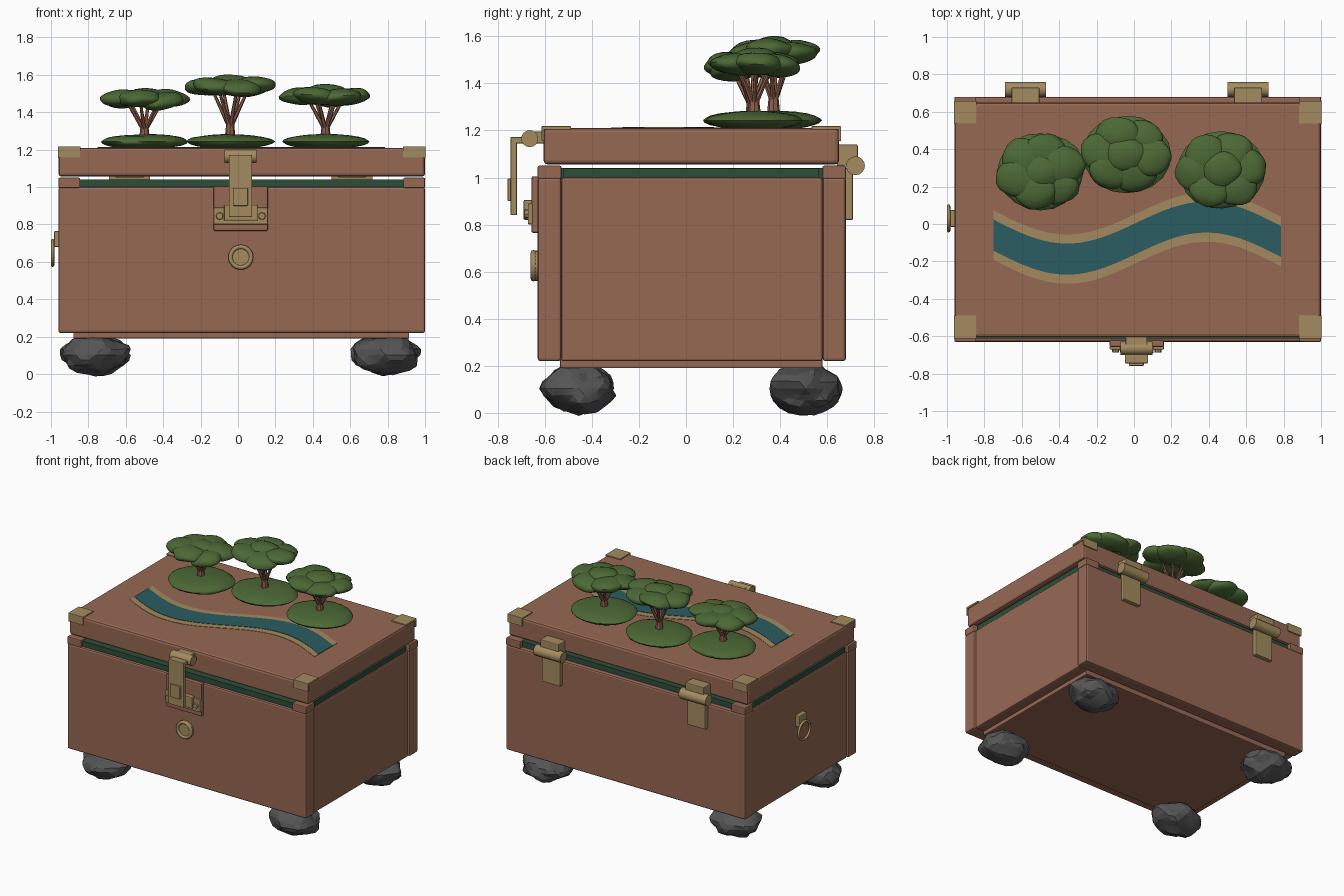
import bpy, bmesh, math, random
from mathutils import Vector, Matrix, noise

if "Cube" in bpy.data.objects:
    bpy.data.objects.remove(bpy.data.objects["Cube"])

random.seed(4)
CX, CY = 0.02, 0.025          # centre of the chest


def mat(name, r, g, b):
    m = bpy.data.materials.new(name)
    m.diffuse_color = (r, g, b, 1)
    m.use_nodes = True
    m.node_tree.nodes["Principled BSDF"].inputs["Base Color"].default_value = m.diffuse_color
    return m


WOOD = mat("red brown wood", 0.31, 0.14, 0.088)
BRASS = mat("aged brass", 0.37, 0.26, 0.115)
SAND = mat("sand", 0.37, 0.25, 0.11)
WATER = mat("teal water", 0.023, 0.11, 0.12)
LEAF = mat("leaf green", 0.072, 0.14, 0.036)
FELT = mat("dark green felt", 0.026, 0.075, 0.042)
STONE = mat("grey stone", 0.09, 0.09, 0.093)
BARK = mat("bark", 0.27, 0.11, 0.07)


def finish(name, bm, material, smooth=None):
    me = bpy.data.meshes.new(name)
    bmesh.ops.recalc_face_normals(bm, faces=bm.faces)
    bm.to_mesh(me)
    bm.free()
    me.materials.append(material)
    ob = bpy.data.objects.new(name, me)
    bpy.context.collection.objects.link(ob)
    if smooth:
        bpy.ops.object.select_all(action='DESELECT')
        ob.select_set(True)
        bpy.context.view_layer.objects.active = ob
        bpy.ops.object.shade_smooth_by_angle(angle=math.radians(smooth))
    return ob


def box(name, x, y, z, material, bevel=0.006):
    """Bevelled block given as (min, max) ranges."""
    bm = bmesh.new()
    bmesh.ops.create_cube(bm, size=1)
    for v in bm.verts:
        v.co = Vector([(r[0] + r[1]) / 2 + c * (r[1] - r[0]) for r, c in zip((x, y, z), v.co)])
    if bevel:
        bmesh.ops.bevel(bm, geom=bm.edges[:], offset=bevel, segments=2, profile=0.5, affect='EDGES')
    return finish(name, bm, material)


def rod(name, a, b, r1, r2, material, sides=16):
    """Tapered cylinder between two points."""
    a, b = Vector(a), Vector(b)
    d = b - a
    bm = bmesh.new()
    m = Matrix.Translation((a + b) / 2) @ d.to_track_quat('Z', 'Y').to_matrix().to_4x4()
    bmesh.ops.create_cone(bm, cap_ends=True, segments=sides, radius1=r1, radius2=r2, depth=d.length, matrix=m)
    return finish(name, bm, material, 40)


def ring(name, centre, axis, R, r, material):
    """Torus around an axis."""
    bpy.ops.mesh.primitive_torus_add(location=centre, major_radius=R, minor_radius=r,
                                     major_segments=28, minor_segments=8,
                                     rotation=Vector(axis).to_track_quat('Z', 'Y').to_euler())
    ob = bpy.context.object
    ob.name = name
    ob.data.materials.append(material)
    bpy.ops.object.shade_smooth()


def blob(name, centre, size, material, rough=0.1, subdiv=3, freq=1.5, tilt=(0, 0), smooth=35):
    """Lumpy ellipsoid."""
    bm = bmesh.new()
    bmesh.ops.create_icosphere(bm, subdivisions=subdiv, radius=1)
    off = Vector([random.uniform(-20, 20) for _ in range(3)])
    rot = Matrix.Rotation(tilt[0], 3, 'X') @ Matrix.Rotation(tilt[1], 3, 'Y')
    for v in bm.verts:
        p = v.co * (1 + rough * noise.noise(v.co * freq + off))
        v.co = rot @ Vector([p[i] * size[i] for i in range(3)]) + Vector(centre)
    return finish(name, bm, material, smooth)


# chest body
box("front_panel", (-0.96, 1.0), (-0.63, -0.53), (0.22, 1.0), WOOD, 0.012)
box("back_panel", (-0.96, 1.0), (0.58, 0.68), (0.22, 1.0), WOOD, 0.012)
for side in (-1, 1):
    x = CX + side * 0.92
    box("side_panel", (x - 0.05, x + 0.05), (-0.53, 0.58), (0.22, 1.0), WOOD, 0.01)
box("base_board", (-0.88, 0.915), (-0.535, 0.58), (0.19, 0.23), WOOD)

# felt seal and corner blocks between body and lid
box("felt_long", (-0.86, 0.9), (-0.612, 0.65), (0.99, 1.04), FELT, 0)
box("felt_wide", (-0.94, 0.98), (-0.52, 0.565), (0.99, 1.039), FELT, 0)
for sx in (-1, 1):
    for sy in (-1, 1):
        x, y = CX + sx * 0.922, CY + sy * 0.605
        box("corner_block", (x - 0.058, x + 0.058), (y - 0.05, y + 0.05), (0.995, 1.05), WOOD)

# lid with brass corner caps
box("lid", (-0.96, 1.0), (-0.605, 0.65), (1.056, 1.21), WOOD, 0.016)
for sx in (-1, 1):
    for sy in (-1, 1):
        x, edge = CX + sx * 0.922, 0.0225 + sy * 0.636
        box("corner_cap_top", (x - 0.061, x + 0.061), sorted((edge, edge - sy * 0.125)), (1.203, 1.218), BRASS, 0.003)
        box("corner_cap_lip", (x - 0.061, x + 0.061), sorted((edge, edge - sy * 0.012)), (1.155, 1.218), BRASS, 0.003)

# stone feet
for x in (-0.76, 0.787):
    for y in (-0.455, 0.507):
        blob("stone_foot", (x, y, 0.103), (0.178, 0.15, 0.105), STONE, 0.22, 3, 1.7, smooth=14)

# back hinges
for x in (-0.58, 0.61):
    box("hinge_lid_leaf", (x - 0.075, x + 0.075), (0.64, 0.73), (1.05, 1.14), BRASS)
    box("hinge_body_leaf", (x - 0.075, x + 0.075), (0.675, 0.71), (0.82, 1.04), BRASS)
    rod("hinge_barrel", (x - 0.11, 0.72, 1.05), (x + 0.11, 0.72, 1.05), 0.04, 0.04, BRASS)

# front latch
box("latch_backing", (-0.13, 0.16), (-0.657, -0.62), (0.765, 1.005), WOOD, 0.008)
box("latch_staple", (-0.13, 0.16), (-0.672, -0.65), (0.80, 0.89), BRASS)
box("latch_keeper", (-0.075, 0.105), (-0.69, -0.65), (0.82, 0.905), BRASS)
for x in (-0.098, 0.128):
    rod("latch_bolt", (x, -0.66, 0.845), (x, -0.686, 0.845), 0.022, 0.018, BRASS, 8)
rod("latch_barrel", (-0.072, -0.664, 1.165), (0.1, -0.664, 1.165), 0.036, 0.036, BRASS)
box("latch_mount", (-0.045, 0.07), (-0.66, -0.6), (1.145, 1.195), BRASS, 0.004)
box("latch_top_arm", (-0.048, 0.075), (-0.745, -0.66), (1.145, 1.172), BRASS, 0.004)
box("latch_arm", (-0.048, 0.075), (-0.745, -0.718), (0.84, 1.172), BRASS, 0.004)
box("latch_tab", (-0.028, 0.053), (-0.758, -0.74), (0.9, 0.995), BRASS, 0.004)

# round lock on the front
rod("lock_disc", (0.015, -0.62, 0.625), (0.015, -0.65, 0.625), 0.064, 0.064, BRASS, 24)
ring("lock_rim", (0.015, -0.648, 0.625), (0, 1, 0), 0.055, 0.012, BRASS)

# ring handle on the left side
box("handle_mount", (-0.983, -0.94), (-0.015, 0.075), (0.68, 0.765), BRASS)
ring("handle_ring", (-0.991, 0.03, 0.648), (1, 0, 0), 0.066, 0.009, BRASS)


# winding river with sandy banks
def river_y(x):
    return -0.075 + 0.12 * math.sin(2 * math.pi * (x - 0.015) / 1.53) - 0.02 * x


def strip(name, half, z, material):
    bm = bmesh.new()
    rows = []
    for i in range(41):
        x = -0.75 + 1.535 * i / 40
        rows.append([bm.verts.new((x, river_y(x) + s * half, z)) for s in (-1, 1)])
    for a, b in zip(rows, rows[1:]):
        bm.faces.new((a[0], b[0], b[1], a[1]))
    geo = bmesh.ops.extrude_face_region(bm, geom=bm.faces[:])["geom"]
    for v in geo:
        if isinstance(v, bmesh.types.BMVert):
            v.co.z += 0.004
    finish(name, bm, material)


strip("river_bank", 0.132, 1.2085, SAND)
strip("river_water", 0.083, 1.211, WATER)

# trees: x, y, canopy bottom, canopy top, start angle
for x, y, z0, z1, turn in ((-0.5, 0.28, 1.405, 1.53, 0.3), (-0.042, 0.372, 1.47, 1.605, 0.9), (0.468, 0.29, 1.425, 1.555, 0.1)):
    mid = (z0 + z1) / 2
    fork = 1.27 + 0.3 * (z0 - 1.27)
    blob("grass_mound", (x, y, 1.243), (0.235, 0.205, 0.04), LEAF, 0.06)
    rod("trunk", (x, y, 1.26), (x, y, fork + 0.012), 0.029, 0.021, BARK, 8)
    for i in range(6):
        a = turn + i * math.tau / 6
        c, s = math.cos(a), math.sin(a)
        lift = random.uniform(-0.012, 0.014)
        rod("branch", (x + 0.008 * c, y + 0.008 * s, fork), (x + 0.1 * c, y + 0.085 * s, mid - 0.01), 0.012, 0.007, BARK, 6)
        blob("leaf_clump", (x + 0.127 * c, y + 0.1 * s, mid + lift - 0.004), (0.118, 0.107, 0.046), LEAF, 0.14, 3, 1.2,
             (random.uniform(-0.12, 0.12), random.uniform(-0.12, 0.12)))
    blob("leaf_crown", (x, y, mid + 0.012), (0.115, 0.1, 0.05), LEAF, 0.12, 3, 1.2)
